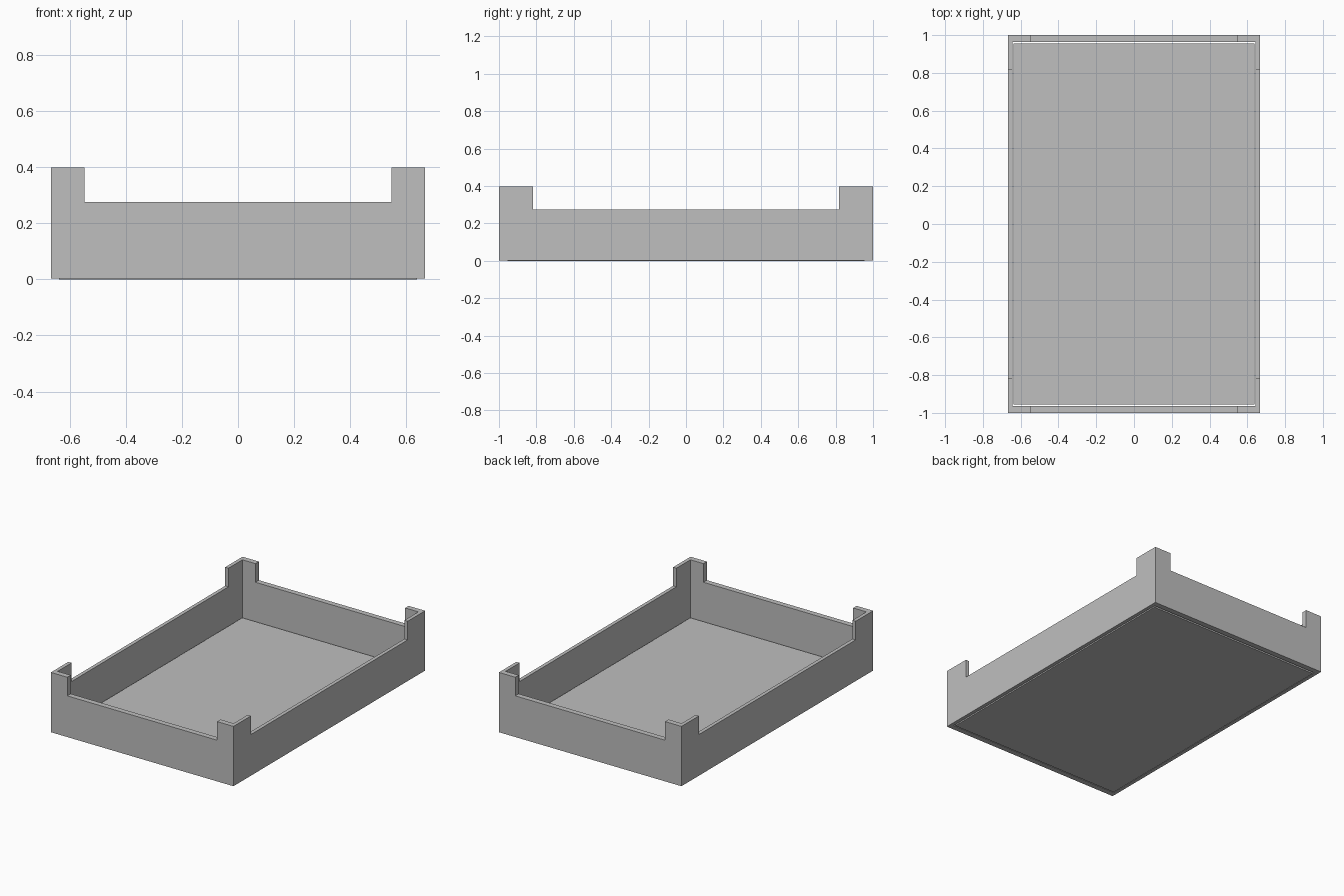
import bpy
import bmesh
from mathutils import Vector

cube = bpy.data.objects.get("Cube")
if cube:
    bpy.data.objects.remove(cube, do_unlink=True)

# Half sizes along x and y, and heights
OUTER = Vector((0.667, 1.0))
INNER = Vector((0.643, 0.964))
NOTCH = Vector((0.547, 0.818))
PANEL = Vector((0.637, 0.955))
WALL_BOTTOM, WALL_TOP, CORNER_TOP = 0.003, 0.275, 0.398
PANEL_TOP = 0.02

grey = bpy.data.materials.new("light grey")
grey.use_nodes = True
colour = (0.52, 0.52, 0.52, 1.0)
grey.diffuse_color = colour
grey.node_tree.nodes["Principled BSDF"].inputs["Base Color"].default_value = colour


def add_object(name, bm):
    bmesh.ops.recalc_face_normals(bm, faces=bm.faces)
    mesh = bpy.data.meshes.new(name)
    bm.to_mesh(mesh)
    bm.free()
    mesh.materials.append(grey)
    obj = bpy.data.objects.new(name, mesh)
    bpy.context.collection.objects.link(obj)
    return obj


def perimeter(half):
    """Corners of a rectangle, each with a notch point before and after it."""
    points = []
    for sx, sy in ((1, 1), (-1, 1), (-1, -1), (1, -1)):
        corner = [(sx * half.x, sy * NOTCH.y), (sx * half.x, sy * half.y),
                  (sx * NOTCH.x, sy * half.y)]
        points += corner if sx == sy else corner[::-1]
    return points


def raise_faces(bm, faces, height):
    """Extrude faces upward and return the new top faces."""
    result = bmesh.ops.extrude_face_region(bm, geom=faces, use_keep_orig=False)["geom"]
    for v in result:
        if isinstance(v, bmesh.types.BMVert):
            v.co.z = height
    return [f for f in result if isinstance(f, bmesh.types.BMFace)]


# Wall frame: a flat ring raised to the low rim, then the corners raised further
bm = bmesh.new()
outer = [bm.verts.new((x, y, WALL_BOTTOM)) for x, y in perimeter(OUTER)]
inner = [bm.verts.new((x, y, WALL_BOTTOM)) for x, y in perimeter(INNER)]
count = len(outer)
ring = [bm.faces.new((outer[i], outer[(i + 1) % count], inner[(i + 1) % count], inner[i]))
        for i in range(count)]
base = [f.copy() for f in ring]
tops = raise_faces(bm, ring, WALL_TOP)
corners = [f for f in tops
           if abs(f.calc_center_median().x) > 0.1 and abs(f.calc_center_median().y) > 0.1]
raise_faces(bm, corners, CORNER_TOP)
bmesh.ops.remove_doubles(bm, verts=bm.verts, dist=0.0001)
bmesh.ops.dissolve_limit(bm, angle_limit=0.01, verts=bm.verts, edges=bm.edges)
add_object("wall_frame", bm)

# Loose base panel, with a narrow gap to the walls
bm = bmesh.new()
bmesh.ops.create_cube(bm, size=1)
for v in bm.verts:
    v.co = (v.co.x * 2 * PANEL.x, v.co.y * 2 * PANEL.y, (v.co.z + 0.5) * PANEL_TOP)
add_object("base_panel", bm)
